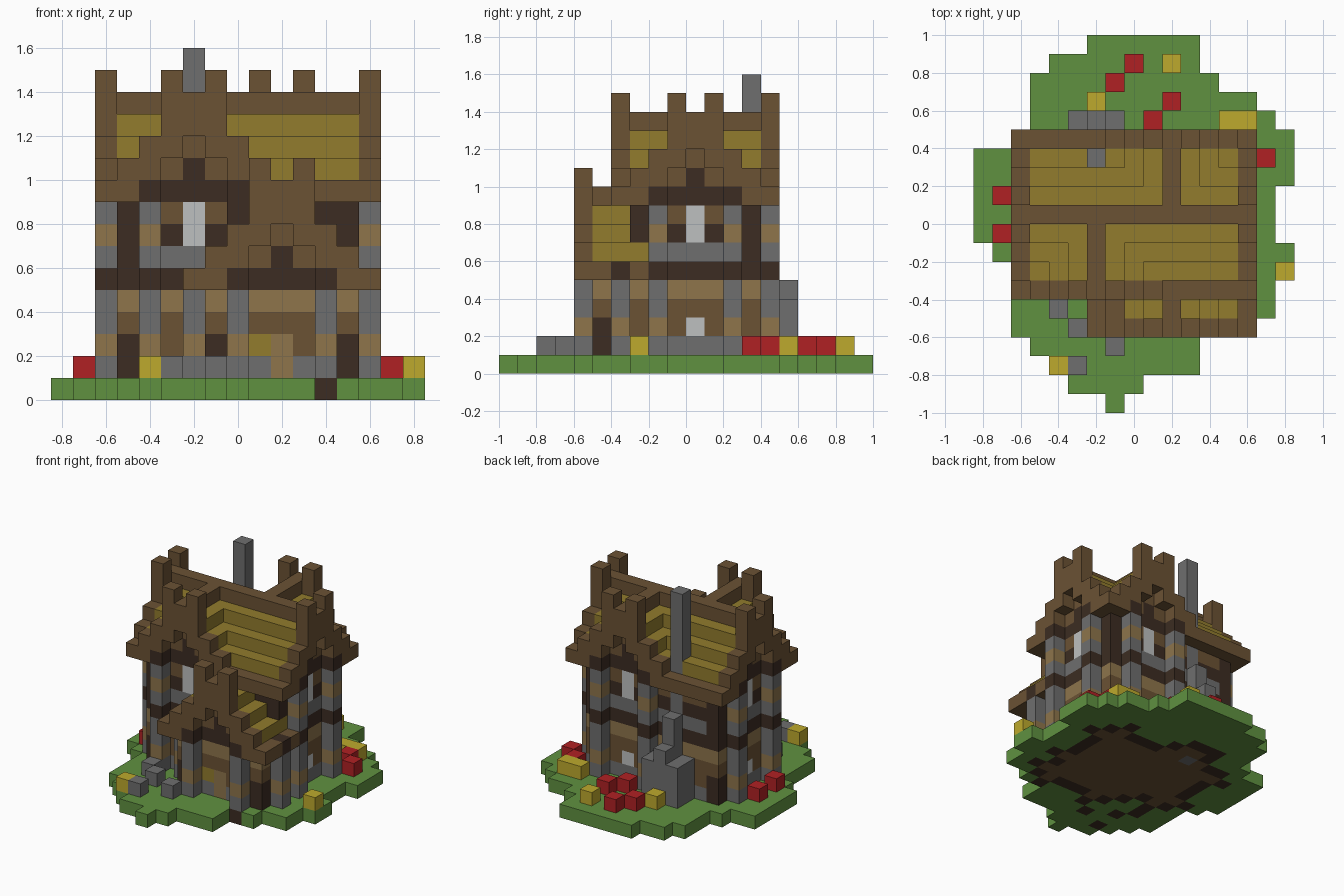
import bpy, bmesh
from mathutils import Vector

if "Cube" in bpy.data.objects:
    bpy.data.objects.remove(bpy.data.objects["Cube"], do_unlink=True)

S = 0.1  # block size


def linear(c):
    c /= 255
    return c / 12.92 if c < 0.04 else ((c + 0.055) / 1.055) ** 2.4


PALETTE = {
    "grass": (96, 145, 64), "timber": (107, 82, 52), "thatch": (146, 124, 45),
    "dark_wood": (60, 44, 34), "stone": (110, 110, 110), "plank": (142, 117, 75),
    "red_petal": (176, 33, 36), "yellow_petal": (190, 170, 45), "glass": (190, 192, 192),
}
MATS = {}
for name, rgb in PALETTE.items():
    m = bpy.data.materials.new(name)
    m.use_nodes = True
    col = (*[linear(c) for c in rgb], 1)
    m.diffuse_color = col
    bsdf = m.node_tree.nodes["Principled BSDF"]
    bsdf.inputs["Base Color"].default_value = col
    bsdf.inputs["Roughness"].default_value = 0.9
    MATS[name] = m

cells = {}  # block position -> (part, material); later blocks replace earlier ones


def span(v):
    return range(v[0], v[1] + 1) if isinstance(v, tuple) else (v,)


def fill(part, mat, x, y, z):
    for i in span(x):
        for j in span(y):
            for k in span(z):
                cells[i, j, k] = (part, mat)


# Storeys: solid coloured courses
LOWER = ["stone", "timber", "timber", "plank", "dark_wood"]
UPPER = ["stone", "dark_wood", "timber", "dark_wood"]
for k, mat in enumerate(LOWER + UPPER, 1):
    fill("main_walls", mat, (-5, 5), (-3, 3), k)
for k, mat in enumerate(LOWER, 1):
    fill("porch_walls", mat, (-1, 5), (-5, -3), k)

# Dark corner posts
for x, y in [(-5, -3), (-5, 3), (-1, -5), (5, -5)]:
    fill("corner_posts", "dark_wood", x, y, (1, 2))
for x in (-5, 5):
    for y in (-3, 3):
        fill("corner_posts", "dark_wood", x, y, (6, 8))
fill("corner_posts", "dark_wood", 4, -3, 8)

# Windows and door
for x, y in [(-5, 0), (5, 0), (-2, -3), (2, 3)]:
    fill("windows", "glass", x, y, (7, 8))
for x, y in [(-5, 0), (5, 0), (2, 3)]:
    fill("windows", "glass", x, y, 2)
fill("front_door", "plank", 2, -5, (1, 2))
fill("door_lantern", "thatch", 1, -5, 2)


# Roofs: one block step per row, with a timber ridge and eaves
def slope(part, i, j, d, ridge, base):
    edge = d in (0, 4)
    for k in range(base + 1, ridge - d):
        inner = "dark_wood" if d == 0 and k == base + 1 else "timber"
        fill(part, inner, i, j, k)
    fill(part, "timber" if edge else "thatch", i, j, ridge - d)


for i in range(-5, 6):
    for j in range(-4, 5):
        centre = -2 if j < 0 else 2
        d = min(abs(j), abs(i - centre))
        if abs(j) < 4:
            slope("main_roof", i, j, d, 13, 9)
        else:
            fill("main_roof", "timber", i, j, 9)
for j in range(-5, -2):
    for i in range(-2, 7):
        if j == -3 and i < 0:
            continue
        if (i, j, 9 - abs(i - 2)) not in cells or i == 5:
            slope("porch_roof", i, j, abs(i - 2), 9, 5)
fill("porch_roof", "timber", -1, (-5, -4), 6)


# Gable boards with a pair of horns beside the ridge
def gable(part, place, ridge):
    for d in range(-4, 5):
        x, y = place(d)
        top = ridge - abs(d)
        for k in range(ridge - 4, top + 1):
            cells.pop((x, y, k), None)
        fill(part, "timber", x, y, (max(top - 1, ridge - 4), top))
        if abs(d) == 1:
            fill(part, "timber", x, y, (ridge, ridge + 1))


gable("left_gable", lambda d: (6, d), 13)
gable("right_gable", lambda d: (-6, d), 13)
gable("front_gable", lambda d: (d - 2, -4), 13)
gable("back_gable", lambda d: (d + 2, 4), 13)
gable("porch_gable", lambda d: (d + 2, -6), 9)

# Banded pillars in front of the walls
BANDS = ["stone", "plank", "stone", "stone", "dark_wood",
         "stone", "plank", "stone", "dark_wood"]
full = [(x, y) for x in (-6, 6) for y in (-2, 2)]
full += [(-4, -4), (0, -4), (0, 4), (4, 4)]
short = [(0, -6), (4, -6), (-2, -4), (6, -4)]
for x, y in full + short:
    for k, mat in enumerate(BANDS if (x, y) in full else LOWER, 1):
        if (x, y) in short:
            mat = BANDS[k - 1]
        if (x, y, k) == (0, -4, 8):
            mat = "dark_wood"
        if (x, y) == (0, -4) and k < 8:
            continue  # inside the porch
        fill("pillars", mat, x, y, k)
# Porch gable boards stay in front of the pillar tops
for x in (0, 4):
    fill("pillars", "dark_wood", x, -6, 5)

# Chimney with stepped hearth
fill("chimney", "stone", -2, 3, (1, 15))
fill("chimney", "stone", (-3, -1), (4, 5), (1, 3))
fill("chimney", "stone", -2, 4, (4, 6))
fill("chimney", "stone", -2, 5, 4)

# Ground: grass rows, earth under walls, planks under rooms
ROWS = [(-1, -1), (-3, 0), (-4, 3), (-5, 3), (-6, 5), (-6, 7), (-6, 7), (-6, 8),
        (-7, 8), (-8, 7), (-8, 7), (-8, 7), (-8, 8), (-8, 8), (-6, 8), (-5, 7),
        (-5, 6), (-5, 4), (-4, 3), (-2, 3)]
house = {(i, j) for i, j, k in cells if k == 1}
for j, row in enumerate(ROWS, -10):
    for i in span(row):
        mat = "grass"
        if (i, j) in house:
            ring = {(i + 1, j), (i - 1, j), (i, j + 1), (i, j - 1)}
            mat = "timber" if ring <= house else "dark_wood"
        fill("ground", mat, i, j, 0)
fill("ground", "stone", -2, 3, 0)

# Garden flowers and loose stones
for x, y in [(0, 8), (-1, 7), (2, 6), (1, 5), (7, 3), (6, 4), (-7, 1), (-7, -1)]:
    fill("red_flowers", "red_petal", x, y, 1)
for x, y in [(2, 8), (-2, 6), (5, 5), (6, 5), (8, -3), (-4, -8)]:
    fill("yellow_flowers", "yellow_petal", x, y, 1)
for x, y in [(-4, -5), (-3, -6), (-3, -8), (-1, -7)]:
    fill("garden_stones", "stone", x, y, 1)
    fill("ground", "dark_wood", x, y, 0)

# Turn each part into a mesh of its exposed block faces
AXES = [Vector(a) for a in ((1, 0, 0), (0, 1, 0), (0, 0, 1))]
for part in sorted({p for p, _ in cells.values()}):
    bm = bmesh.new()
    mesh = bpy.data.meshes.new(part)
    used = sorted({m for p, m in cells.values() if p == part})
    for name in used:
        mesh.materials.append(MATS[name])
    for pos, (p, mat) in cells.items():
        if p != part:
            continue
        mid = Vector(pos) + Vector((0, 0.5, 0.5))
        for a in range(3):
            for sign in (1, -1):
                n = AXES[a] * sign
                if tuple(int(c) for c in Vector(pos) + n) in cells:
                    continue
                u = AXES[(a + 1) % 3] / 2
                v = AXES[(a + 2) % 3] * sign / 2
                c = mid + n / 2
                quad = (c - u - v, c + u - v, c + u + v, c - u + v)
                f = bm.faces.new([bm.verts.new(q * S) for q in quad])
                f.material_index = used.index(mat)
    bmesh.ops.remove_doubles(bm, verts=bm.verts, dist=0.001)
    bm.to_mesh(mesh)
    bm.free()
    bpy.context.collection.objects.link(bpy.data.objects.new(part, mesh))
